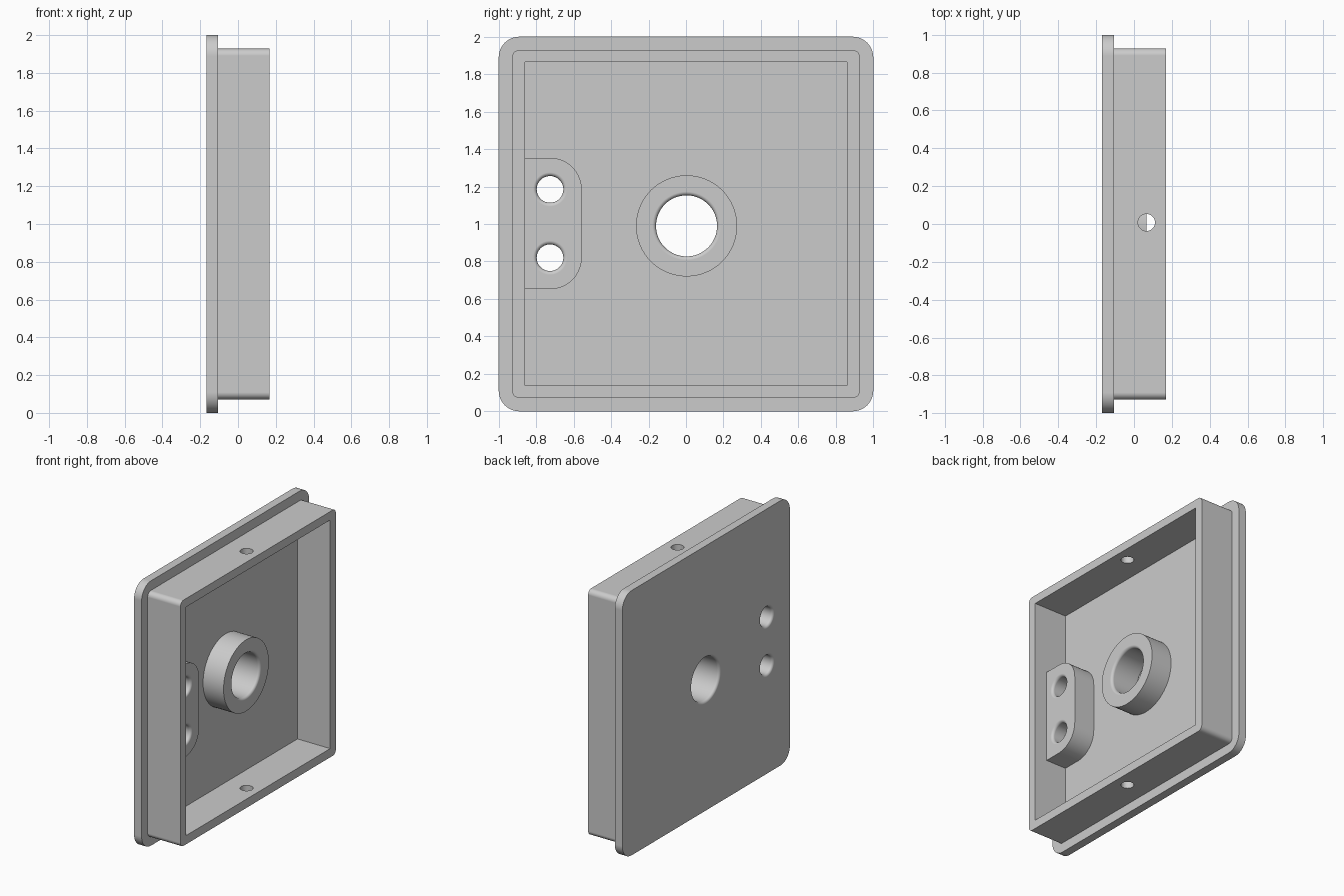
import bpy, bmesh, math

if "Cube" in bpy.data.objects:
    bpy.data.objects.remove(bpy.data.objects["Cube"])

grey = bpy.data.materials.new("light grey")
grey.diffuse_color = (0.6, 0.6, 0.6, 1)
grey.use_nodes = True
grey.node_tree.nodes["Principled BSDF"].inputs["Base Color"].default_value = grey.diffuse_color


def finish(bm, name):
    bmesh.ops.recalc_face_normals(bm, faces=bm.faces)
    mesh = bpy.data.meshes.new(name)
    bm.to_mesh(mesh)
    bm.free()
    mesh.materials.append(grey)
    ob = bpy.data.objects.new(name, mesh)
    bpy.context.collection.objects.link(ob)
    return ob


def prism(name, outline, x0, x1):
    """Extrude a (y, z) outline along x."""
    bm = bmesh.new()
    face = bm.faces.new([bm.verts.new((x0, y, z)) for y, z in outline])
    ext = bmesh.ops.extrude_face_region(bm, geom=[face])["geom"]
    verts = [v for v in ext if isinstance(v, bmesh.types.BMVert)]
    bmesh.ops.translate(bm, verts=verts, vec=(x1 - x0, 0, 0))
    return finish(bm, name)


def rounded(y0, y1, z0, z1, radii, n=10):
    """Rectangle with radii for the corners (+y+z, -y+z, -y-z, +y-z)."""
    pts = []
    corners = [(y1, z1, -1, -1), (y0, z1, 1, -1), (y0, z0, 1, 1), (y1, z0, -1, 1)]
    for i, ((y, z, sy, sz), r) in enumerate(zip(corners, radii)):
        if r == 0:
            pts.append((y, z))
            continue
        for k in range(n + 1):
            a = (i + k / n) * math.pi / 2
            pts.append((y + sy * r + r * math.cos(a), z + sz * r + r * math.sin(a)))
    return pts


def lathe(name, profile, origin, axis="X", n=64):
    """Closed solid of revolution from (position, radius) pairs."""
    bm = bmesh.new()
    rings = []
    for t, r in profile:
        ring = []
        for k in range(n):
            a = 2 * math.pi * k / n
            c, s = r * math.cos(a), r * math.sin(a)
            p = (t, c, s) if axis == "X" else (c, s, t)
            ring.append(bm.verts.new([p[i] + origin[i] for i in range(3)]))
        rings.append(ring)
    for a, b in zip(rings, rings[1:]):
        for k in range(n):
            bm.faces.new((a[k], a[(k + 1) % n], b[(k + 1) % n], b[k]))
    bm.faces.new(rings[0])
    bm.faces.new(rings[-1])
    return finish(bm, name)


def combine(body, other, operation):
    mod = body.modifiers.new(operation.lower(), "BOOLEAN")
    mod.operation, mod.object, mod.solver = operation, other, "EXACT"
    bpy.context.view_layer.objects.active = body
    bpy.ops.object.modifier_apply(modifier=mod.name)
    bpy.data.objects.remove(other)


BACK, FLOOR, BOSS_TOP, RIM_TOP = -0.168, -0.105, 0.066, 0.168


def flared_hole(y, z, r, f=0.02, n=5):
    """Through-hole cutter whose two mouths are rounded over."""
    prof = [(BACK - 0.1, r + f)]
    arc = [(f * (1 - math.cos(a)), r + f * (1 - math.sin(a)))
           for a in [math.pi / 2 * k / n for k in range(n + 1)]]
    prof += [(BACK + d, q) for d, q in arc]
    prof += [(BOSS_TOP - d, q) for d, q in reversed(arc)]
    prof += [(BOSS_TOP + 0.05, r + f)]
    return lathe("hole_cutter", prof, (0, y, z))


# Flanged back plate with the square rim standing on it
body = prism("panel_cover", rounded(-1, 1, 0, 2, [0.11] * 4), BACK, FLOOR)
rim = prism("rim", rounded(-0.928, 0.928, 0.072, 1.928, [0.037] * 4), -0.14, RIM_TOP)
combine(body, rim, "UNION")
cavity = prism("cavity", rounded(-0.86, 0.86, 0.138, 1.864, [0] * 4), FLOOR, 0.3)
combine(body, cavity, "DIFFERENCE")

# Round central boss and the side lug that grows out of the rim
boss = lathe("boss", [(-0.13, 0.27), (BOSS_TOP, 0.27)], (0, 0.003, 0.99))
combine(body, boss, "UNION")
lug = prism("lug", rounded(-0.89, -0.557, 0.652, 1.353, [0.167, 0, 0, 0.167]), -0.13, BOSS_TOP)
combine(body, lug, "UNION")

# Rounded-over through holes
for y, z, r in [(0.003, 0.99, 0.163), (-0.726, 1.185, 0.071), (-0.726, 0.82, 0.071)]:
    combine(body, flared_hole(y, z, r), "DIFFERENCE")

# Small cross holes through the top and bottom walls
for z in (0.1, 1.9):
    pin = lathe("pin_hole", [(-0.1, 0.045), (0.1, 0.045)], (0.066, 0.008, z), "Z", 32)
    combine(body, pin, "DIFFERENCE")

# Smooth curves, crisp edges, flat faces kept flat
bpy.ops.object.select_all(action="DESELECT")
body.select_set(True)
bpy.context.view_layer.objects.active = body
bpy.ops.object.shade_smooth_by_angle(angle=math.radians(30))
weighted = body.modifiers.new("weighted normals", "WEIGHTED_NORMAL")
weighted.keep_sharp = True
